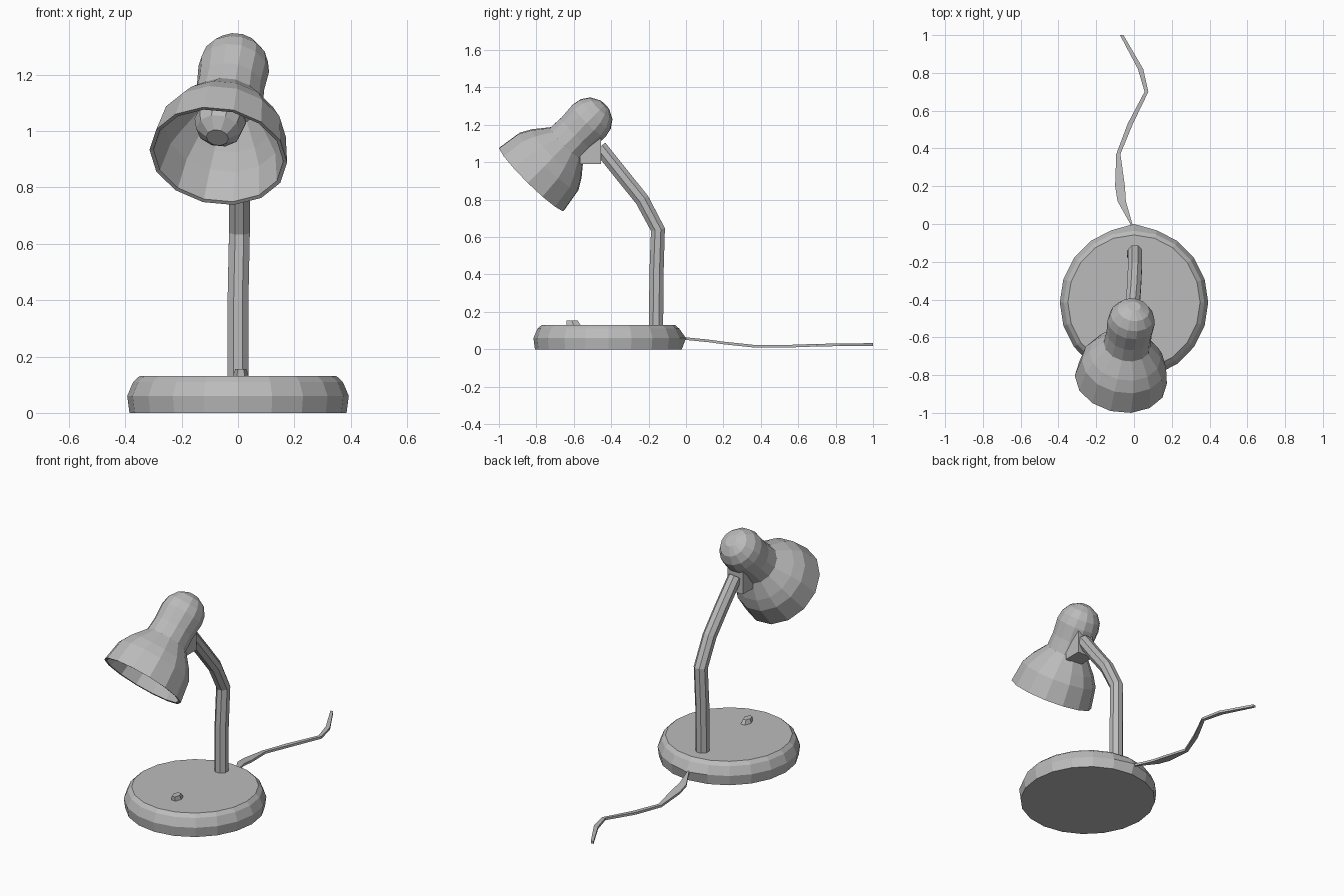
import bpy, bmesh, math
from mathutils import Vector

cube = bpy.data.objects.get("Cube")
if cube:
    bpy.data.objects.remove(cube, do_unlink=True)

grey = bpy.data.materials.new("plain_grey")
grey.use_nodes = True
grey.diffuse_color = (0.5, 0.5, 0.5, 1)
bsdf = next(n for n in grey.node_tree.nodes if n.type == 'BSDF_PRINCIPLED')
bsdf.inputs["Base Color"].default_value = (0.5, 0.5, 0.5, 1)


def ring(centre, axis, width, depth=None, sides=8, turn=0.0):
    """Polygon of points around a centre, perpendicular to an axis."""
    axis = Vector(axis).normalized()
    u = Vector((1, 0, 0))
    u = (u - axis * u.dot(axis)).normalized()
    v = axis.cross(u)
    depth = depth or width
    step = math.tau / sides
    return [Vector(centre) + u * width * math.cos(i * step + turn)
            + v * depth * math.sin(i * step + turn) for i in range(sides)]


def loft(name, rings):
    """Skin a row of rings and close both ends."""
    bm = bmesh.new()
    rows = [[bm.verts.new(p) for p in r] for r in rings]
    for a, b in zip(rows, rows[1:]):
        for i in range(len(a)):
            j = (i + 1) % len(a)
            bm.faces.new((a[i], a[j], b[j], b[i]))
    bm.faces.new(rows[0])
    bm.faces.new(rows[-1])
    bmesh.ops.recalc_face_normals(bm, faces=bm.faces)
    mesh = bpy.data.meshes.new(name)
    bm.to_mesh(mesh)
    bm.free()
    mesh.materials.append(grey)
    obj = bpy.data.objects.new(name, mesh)
    bpy.context.collection.objects.link(obj)
    return obj


UP = (0, 0, 1)

# Round base, with a small peak at the back where the cord leaves
base_rings = [ring((0, -0.415, z), UP, r, r * 1.02, 20)
              for z, r in ((0, 0.385), (0.06, 0.393), (0.11, 0.372), (0.13, 0.35))]
base_rings[1][5].y = 0.0
loft("base", base_rings)

# Switch: a small wedge on the base
loft("switch", [ring((0.01, -0.60, 0.125), UP, 0.03, 0.045, 6),
                ring((0.01, -0.61, 0.155), UP, 0.02, 0.035, 6)])

# Bent arm
path = [Vector(p) for p in ((0, -0.16, 0.12), (0, -0.158, 0.40), (0.005, -0.15, 0.64),
                            (0.005, -0.235, 0.80), (0, -0.34, 0.93), (-0.01, -0.46, 1.08))]
arm_rings = []
for i, p in enumerate(path):
    before, after = path[max(i - 1, 0)], path[min(i + 1, len(path) - 1)]
    arm_rings.append(ring(p, after - before, 0.04, 0.041, 8, math.pi / 8))
loft("arm", arm_rings)

# Bracket joining the arm to the lamp head
loft("bracket", [ring((-0.015, -0.51, z), UP, 0.075, 0.08, 4, math.pi / 4)
                 for z in (0.99, 1.15)])

# Lamp head: outer profile from crown to rim, then back up the inside
crown = Vector((-0.015, -0.52, 1.22))
rim = Vector((-0.07, -0.825, 0.91))
axis = (rim - crown).normalized()
profile = [(-0.122, 0.035), (-0.095, 0.085), (-0.05, 0.116), (0.0, 0.126), (0.09, 0.12),
           (0.17, 0.125), (0.25, 0.19), (0.31, 0.225), (0.437, 0.246),
           (0.435, 0.232), (0.31, 0.208), (0.25, 0.17), (0.17, 0.11)]
loft("shade", [ring(crown + axis * t, axis, r, sides=14) for t, r in profile])

# Bulb hanging inside the shade
bulb_profile = [(0.15, 0.05), (0.20, 0.075), (0.26, 0.092), (0.31, 0.08), (0.345, 0.04)]
loft("bulb", [ring(crown + axis * t + Vector((-0.015, 0, 0)), axis, r, sides=10)
              for t, r in bulb_profile])

# Flat zigzag cord on the ground: x, y, z, half width
cord = [(-0.01, -0.01, 0.058, 0.004), (-0.065, 0.12, 0.045, 0.022),
        (-0.074, 0.20, 0.034, 0.026), (-0.083, 0.37, 0.016, 0.011),
        (-0.02, 0.53, 0.016, 0.014), (0.066, 0.70, 0.022, 0.010),
        (0.035, 0.82, 0.024, 0.014), (-0.065, 1.0, 0.026, 0.009)]
loft("cord", [[Vector((x + sx * w, y, z + sz * 0.007))
               for sx, sz in ((-1, -1), (1, -1), (1, 1), (-1, 1))]
              for x, y, z, w in cord])
